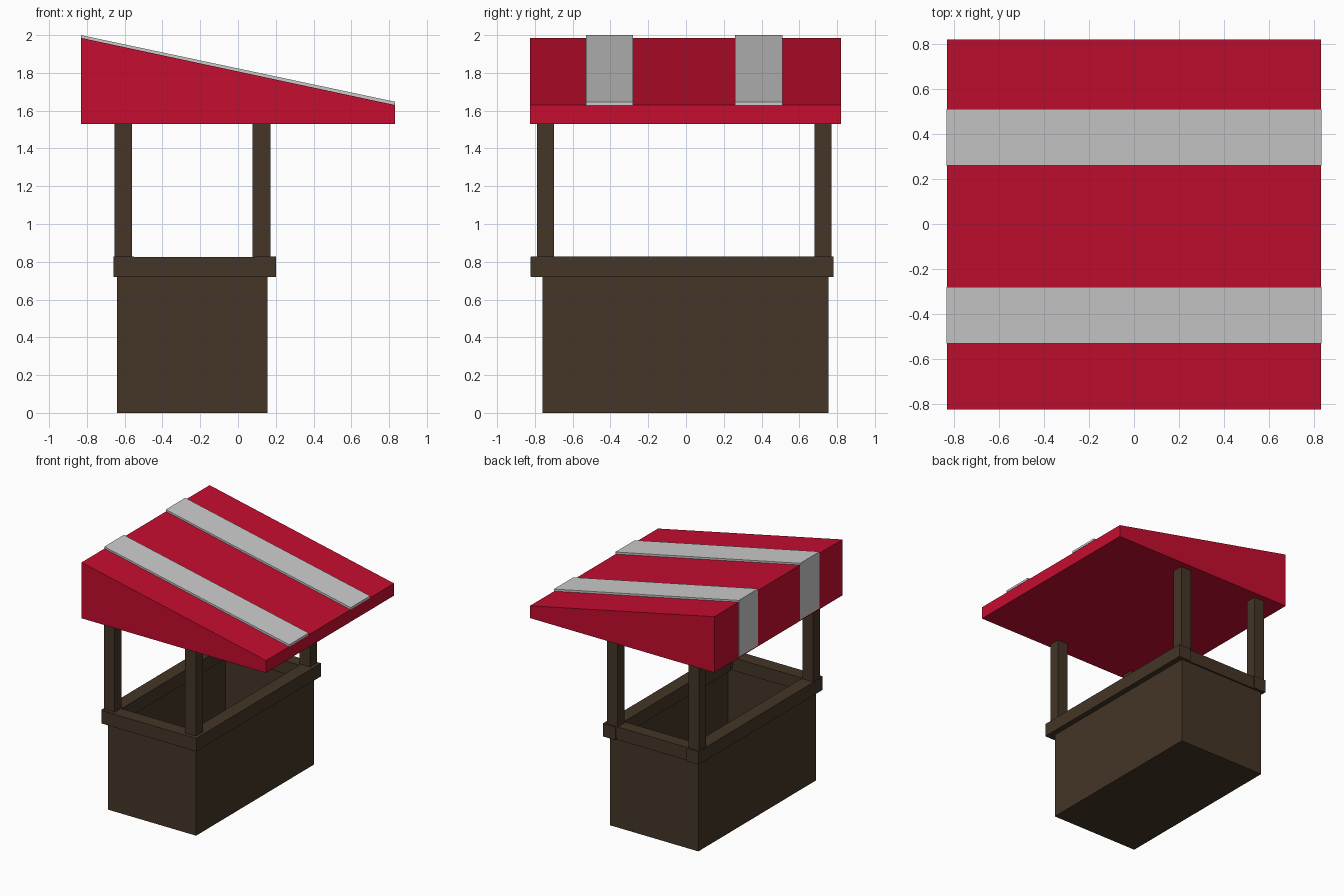
import bpy
import bmesh

if "Cube" in bpy.data.objects:
    bpy.data.objects.remove(bpy.data.objects["Cube"])


def material(name, rgb):
    m = bpy.data.materials.new(name)
    m.diffuse_color = (*rgb, 1)
    m.use_nodes = True
    m.node_tree.nodes["Principled BSDF"].inputs["Base Color"].default_value = m.diffuse_color
    return m


red = material("red_canvas", (0.56, 0.004, 0.029))
wood = material("dark_wood", (0.058, 0.036, 0.020))


def finish(name, bm, mat):
    mesh = bpy.data.meshes.new(name)
    bm.to_mesh(mesh)
    bm.free()
    obj = bpy.data.objects.new(name, mesh)
    bpy.context.collection.objects.link(obj)
    if mat:
        mesh.materials.append(mat)
    return obj


def box(name, x, y, z, mat, open_top=False):
    bm = bmesh.new()
    bmesh.ops.create_cube(bm, size=1)
    for v in bm.verts:
        v.co = [r[0] if c < 0 else r[1] for c, r in zip(v.co, (x, y, z))]
    if open_top:
        top = [f for f in bm.faces if f.normal.z > 0.9]
        bmesh.ops.delete(bm, geom=top, context='FACES_ONLY')
    return finish(name, bm, mat)


def wedge(name, profile, y0, y1, mat):
    # extrude an x-z profile along y
    bm = bmesh.new()
    face = bm.faces.new([bm.verts.new((x, y0, z)) for x, z in profile])
    ext = bmesh.ops.extrude_face_region(bm, geom=[face])
    moved = [g for g in ext["geom"] if isinstance(g, bmesh.types.BMVert)]
    bmesh.ops.translate(bm, verts=moved, vec=(0, y1 - y0, 0))
    bmesh.ops.recalc_face_normals(bm, faces=bm.faces)
    return finish(name, bm, mat)


# open-topped counter body
box("counter_body", (-0.64, 0.155), (-0.76, 0.755), (0, 0.74), wood, open_top=True)

# rim beams around the counter
Z = (0.72, 0.827)
box("right_rim", (0.09, 0.20), (-0.82, 0.78), Z, wood)
box("left_rim", (-0.66, -0.55), (-0.815, 0.78), Z, wood)
box("front_rim", (-0.652, 0.198), (-0.822, -0.71), (0.721, 0.826), wood)
box("back_rim", (-0.652, 0.198), (0.665, 0.768), (0.721, 0.826), wood)

# corner posts
for side, x in (("left", (-0.655, -0.56)), ("right", (0.077, 0.173))):
    for end, y in (("front", (-0.79, -0.70)), ("back", (0.68, 0.77))):
        box(f"{end}_{side}_post", x, y, (0.74, 1.56), wood)

# sloping awning
wedge("awning", [(-0.83, 1.53), (0.83, 1.53), (0.83, 1.63), (-0.83, 1.985)],
      -0.825, 0.82, red)

# raised stripes wrapping over the tall end
for i, (y0, y1) in enumerate(((-0.53, -0.28), (0.26, 0.51))):
    wedge(f"awning_stripe_{i + 1}",
          [(-0.832, 1.54), (0.832, 1.63), (0.832, 1.647), (-0.832, 2.0)],
          y0, y1, None)
